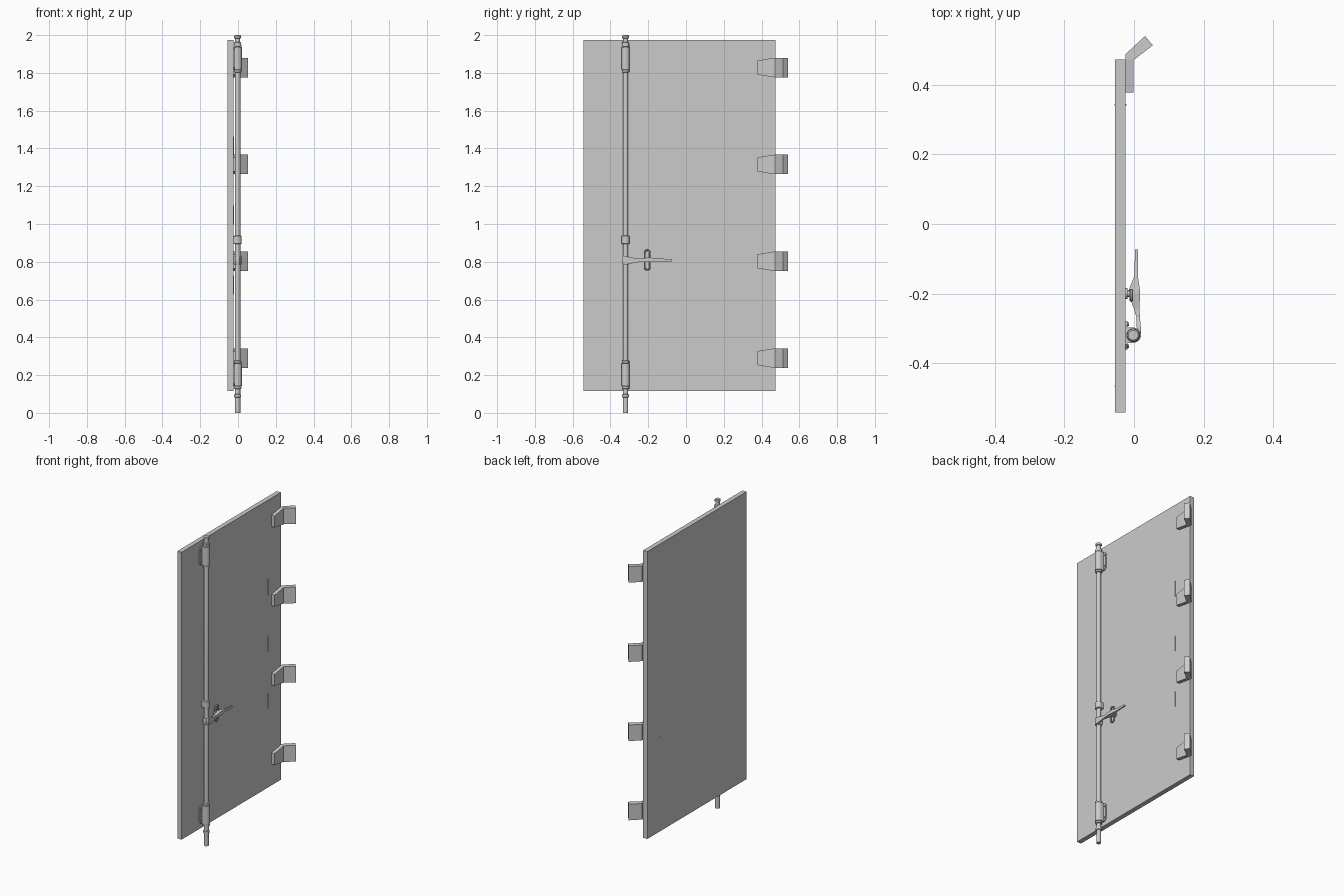
import bpy, bmesh, math
from mathutils import Vector

if "Cube" in bpy.data.objects:
    bpy.data.objects.remove(bpy.data.objects["Cube"])

BX, BY = -0.002, -0.32      # locking bar axis
FACE = -0.025               # outer face of the door panel


def finish(name, bm, smooth=False):
    bmesh.ops.recalc_face_normals(bm, faces=bm.faces[:])
    me = bpy.data.meshes.new(name)
    bm.to_mesh(me)
    bm.free()
    ob = bpy.data.objects.new(name, me)
    bpy.context.collection.objects.link(ob)
    if smooth:
        bpy.ops.object.select_all(action='DESELECT')
        ob.select_set(True)
        bpy.context.view_layer.objects.active = ob
        bpy.ops.object.shade_smooth_by_angle(angle=math.radians(35))
    return ob


def loft(name, rings, smooth=False):
    """Skin a list of equal-length rings and cap both ends."""
    bm = bmesh.new()
    vs = [[bm.verts.new(p) for p in r] for r in rings]
    n = len(vs[0])
    for a, b in zip(vs, vs[1:]):
        for i in range(n):
            j = (i + 1) % n
            bm.faces.new((a[i], a[j], b[j], b[i]))
    bm.faces.new(vs[0])
    bm.faces.new(vs[-1])
    return finish(name, bm, smooth)


def box(name, x0, x1, y0, y1, z0, z1):
    return loft(name, [[(x0, y0, z), (x1, y0, z), (x1, y1, z), (x0, y1, z)] for z in (z0, z1)])


def turned(name, profile, sides=20):
    """Turned part on the bar axis from (radius, z) pairs."""
    return loft(name, [[(BX + r * math.cos(2 * math.pi * i / sides),
                         BY + r * math.sin(2 * math.pi * i / sides), z)
                        for i in range(sides)] for r, z in profile], True)


# door panel
box("door_panel", -0.055, FACE, -0.542, 0.474, 0.115, 1.975)

# thin vertical slats along both sides of the panel
for z in (0.627, 0.997, 1.362):
    box("left_slat", -0.056, FACE + 0.001, -0.467, -0.464, z, z + 0.1)
    box("right_slat", -0.056, FACE + 0.004, 0.341, 0.345, z, z + 0.1)

# bent hinge straps: stations of (inner xy, outer xy, half height)
strap = [((FACE, 0.378), (-0.002, 0.378), 0.037),
         ((FACE, 0.474), (-0.002, 0.470), 0.052),
         ((FACE, 0.488), (0.002, 0.474), 0.052),
         ((0.032, 0.541), (0.054, 0.514), 0.052)]
for i in range(4):
    zc = 0.29 + i * 0.5127
    loft("hinge", [[(*a, zc - h), (*b, zc - h), (*b, zc + h), (*a, zc + h)]
                   for a, b, h in strap])

# locking bar with its end collars
turned("locking_bar", [(0.014, 0.0), (0.014, 1.955), (0.013, 1.96), (0.013, 1.982),
                       (0.018, 1.985), (0.018, 1.996), (0.014, 2.0)])
turned("lower_cam_ring", [(0.014, 0.082), (0.019, 0.085), (0.019, 0.097), (0.014, 0.1)])
turned("upper_cam_ring", [(0.014, 1.945), (0.019, 1.948), (0.019, 1.96), (0.014, 1.963)])

# guide brackets: chamfered back plate, bearing housing, end rings, bolts
for zc in (0.202, 1.878):
    c, w, h = 0.014, 0.041, 0.06
    outline = [(-w + c, -h), (w - c, -h), (w, -h + c), (w, h - c),
               (w - c, h), (-w + c, h), (-w, h - c), (-w, -h + c)]
    loft("bracket_plate", [[(x, BY + y, zc + z) for y, z in outline]
                           for x in (FACE - 0.001, FACE + 0.006)])
    arc = [(BX + 0.022 * math.cos(a), BY + 0.022 * math.sin(a))
           for a in [math.radians(-90 + 15 * k) for k in range(13)]]
    sec = [(FACE, BY - 0.022)] + arc + [(FACE, BY + 0.022)]
    loft("bracket_housing", [[(x, y, zc + z) for x, y in sec] for z in (-0.06, 0.06)], True)
    for s in (-1, 1):
        turned("bracket_ring", [(0.014, zc + s * 0.06), (0.02, zc + s * 0.063),
                                (0.02, zc + s * 0.073), (0.014, zc + s * 0.076)])
        for t in (-1, 1):
            loft("bracket_bolt", [[(x, BY + s * 0.032 + 0.005 * math.cos(k * math.pi / 3),
                                    zc + t * 0.036 + 0.005 * math.sin(k * math.pi / 3))
                                   for k in range(6)] for x in (FACE, FACE + 0.01)])

# middle clamp holding the bar to the panel
turned("middle_collar", [(0.014, 0.893), (0.021, 0.896), (0.021, 0.936), (0.014, 0.939)])
box("middle_clamp_foot", FACE - 0.001, BX, BY - 0.018, BY + 0.018, 0.897, 0.935)

# hexagonal handle hub and tapering lever
turned("handle_hub", [(0.019, 0.785), (0.022, 0.79), (0.022, 0.822), (0.019, 0.827)], 6)
lever = [(-0.325, 0.012, 0.008, 0.807, 0.021), (-0.300, 0.014, 0.006, 0.807, 0.019),
         (-0.268, 0.012, 0.005, 0.807, 0.011), (-0.245, 0.008, 0.008, 0.808, 0.009),
         (-0.205, 0.001, 0.016, 0.811, 0.011), (-0.190, 0.001, 0.016, 0.811, 0.011),
         (-0.150, 0.006, 0.005, 0.810, 0.009), (-0.074, 0.007, 0.004, 0.807, 0.005)]
loft("handle_lever", [[(x - hx, y, z - hz), (x + hx, y, z - hz),
                       (x + hx, y, z + hz), (x - hx, y, z + hz)]
                      for y, x, hx, z, hz in lever])

# handle catch: long loop on a short stem
loop = []
for k in range(24):
    a = 2 * math.pi * (k + 0.5) / 24
    loop.append(Vector((math.cos(a), math.sin(a) + (2.1 if math.sin(a) > 0 else -2.1))))
bm = bmesh.new()
rings = []
for v in loop:
    n = Vector((v.x, v.y - math.copysign(2.1, v.y)))
    base = Vector((n.x * 0.014, math.copysign(0.038, v.y) + n.y * 0.014))
    ring = []
    for j in range(8):
        t = j * math.pi / 4
        p = base + n * 0.0045 * math.cos(t)
        ring.append(bm.verts.new((-0.008 + 0.0055 * math.sin(t), -0.205 + p.x, 0.81 + p.y)))
    rings.append(ring)
for i in range(24):
    a, b = rings[i], rings[(i + 1) % 24]
    for j in range(8):
        bm.faces.new((a[j], a[(j + 1) % 8], b[(j + 1) % 8], b[j]))
finish("catch_loop", bm, True)
loft("catch_stem", [[(x, -0.2 + r * math.cos(k * math.pi / 6), 0.81 + r * math.sin(k * math.pi / 6))
                     for k in range(12)]
                    for x, r in ((FACE - 0.001, 0.016), (-0.018, 0.016), (-0.018, 0.01), (0.0, 0.01))], True)
